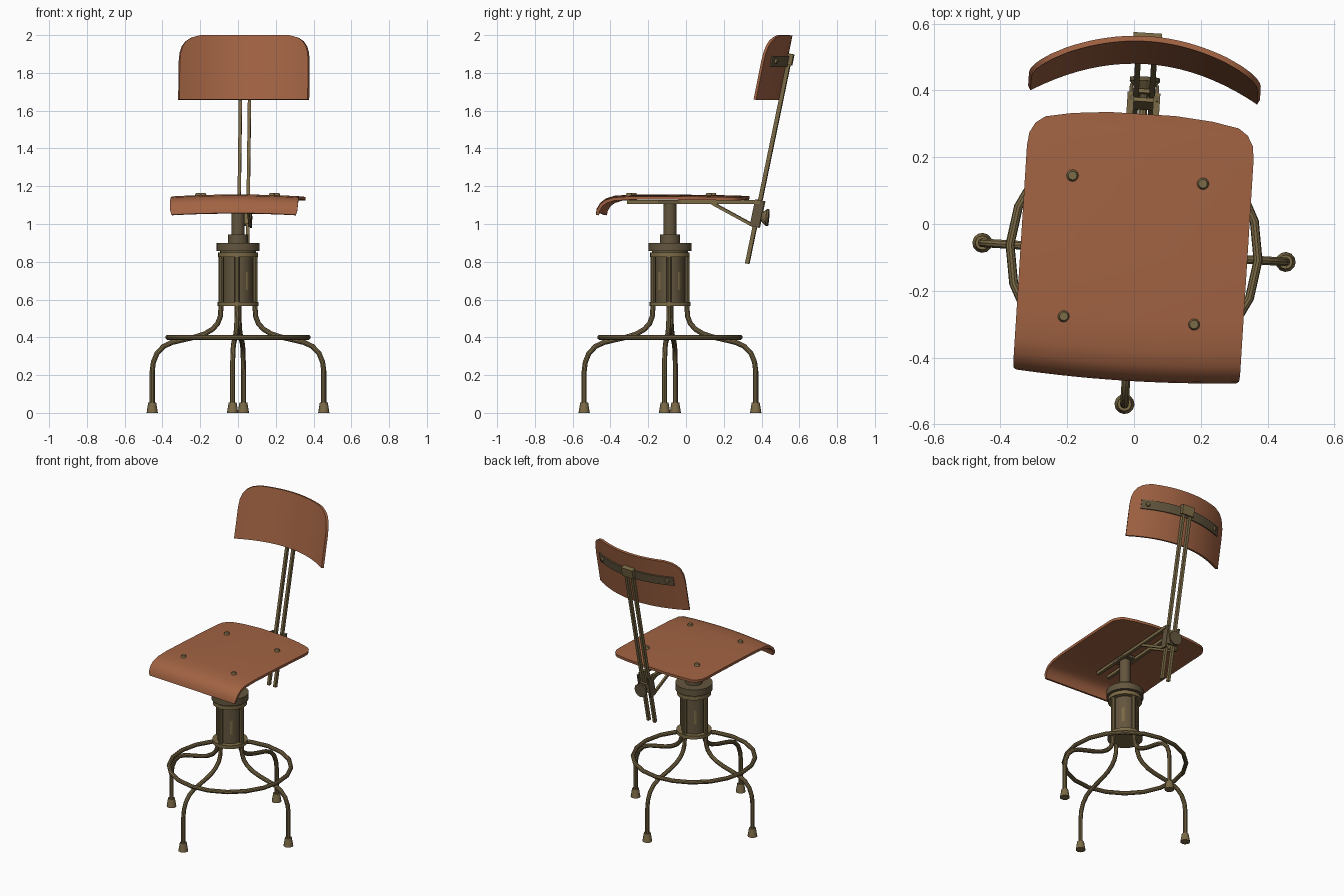
import bpy, bmesh, math
from mathutils import Matrix, Vector

if "Cube" in bpy.data.objects:
    bpy.data.objects.remove(bpy.data.objects["Cube"])

# The whole chair is turned slightly about its column axis
PLACE = Matrix.Translation((0, -0.085, 0)) @ Matrix.Rotation(math.radians(-3.6), 4, 'Z')


def material(name, rgb):
    m = bpy.data.materials.new(name)
    m.diffuse_color = (*rgb, 1)
    m.use_nodes = True
    m.node_tree.nodes["Principled BSDF"].inputs["Base Color"].default_value = m.diffuse_color
    return m


WOOD = material("red_brown_wood", (0.36, 0.125, 0.056))
BRASS = material("aged_brass", (0.20, 0.145, 0.062))
DARK = material("dark_bronze", (0.125, 0.092, 0.048))


def finish(bm, name, mat):
    bmesh.ops.recalc_face_normals(bm, faces=bm.faces)
    for f in bm.faces:
        f.smooth = True
    for e in bm.edges:
        e.smooth = len(e.link_faces) == 2 and e.calc_face_angle() < math.radians(35)
    bm.transform(PLACE)
    me = bpy.data.meshes.new(name)
    bm.to_mesh(me)
    bm.free()
    me.materials.append(mat)
    ob = bpy.data.objects.new(name, me)
    bpy.context.collection.objects.link(ob)


def cone(name, mat, a, b, r1, r2=None, n=16):
    """Cylinder or cone from point a to point b."""
    a, b = Vector(a), Vector(b)
    d = b - a
    m = Matrix.Translation((a + b) / 2) @ d.to_track_quat('Z', 'Y').to_matrix().to_4x4()
    bm = bmesh.new()
    bmesh.ops.create_cone(bm, cap_ends=True, segments=n, radius1=r1,
                          radius2=r1 if r2 is None else r2, depth=d.length, matrix=m)
    finish(bm, name, mat)


def bar(name, mat, a, b, wx, wt):
    """Rectangular bar from a to b, lying in a plane of constant x."""
    a, b = Vector(a), Vector(b)
    d = (b - a).normalized()
    x = Vector((1, 0, 0))
    rot = Matrix((x, d.cross(x), d)).transposed().to_4x4()
    bm = bmesh.new()
    bmesh.ops.create_cube(bm, size=1, matrix=Matrix.Translation((a + b) / 2) @ rot
                          @ Matrix.Diagonal((wx, wt, (b - a).length, 1)))
    finish(bm, name, mat)


def tube(name, mat, pts, r, ref, closed=False, n=10):
    """Round tube along a flat path; ref is the normal of the path's plane."""
    pts, ref = [Vector(p) for p in pts], Vector(ref)
    bm, rings, k = bmesh.new(), [], len(pts)
    for i, p in enumerate(pts):
        nxt = pts[(i + 1) % k] if closed else pts[min(i + 1, k - 1)]
        prv = pts[i - 1] if closed else pts[max(i - 1, 0)]
        side = (nxt - prv).normalized().cross(ref)
        rings.append([bm.verts.new(p + r * (side * math.cos(t) + ref * math.sin(t)))
                      for t in (math.tau * j / n for j in range(n))])
    for i in range(k if closed else k - 1):
        A, B = rings[i], rings[(i + 1) % k]
        for j in range(n):
            bm.faces.new((A[j], A[(j + 1) % n], B[(j + 1) % n], B[j]))
    if not closed:
        bm.faces.new(rings[0])
        bm.faces.new(rings[-1])
    finish(bm, name, mat)


def sheet(name, mat, rows, point, thick, nx=20):
    """Bent panel: point(u, row) for u in -1..1, thickened behind its face."""
    bm = bmesh.new()
    g = [[bm.verts.new(point(2 * j / nx - 1, row)) for j in range(nx + 1)] for row in rows]
    for i in range(len(rows) - 1):
        for j in range(nx):
            bm.faces.new((g[i][j], g[i][j + 1], g[i + 1][j + 1], g[i + 1][j]))
    bm.normal_update()
    front, faces = list(bm.verts), list(bm.faces)
    rim = [tuple(e.verts) for e in bm.edges if e.is_boundary]
    back = {v: bm.verts.new(v.co - v.normal * thick) for v in front}
    for f in faces:
        bm.faces.new([back[v] for v in reversed(f.verts)])
    for a, b in rim:
        bm.faces.new((a, b, back[b], back[a]))
    finish(bm, name, mat)


# Seat: waterfall front edge, rounded rear corners, slight crown
seat_rows = [(-.385, 1.058, .33), (-.38, 1.085, .338), (-.362, 1.115, .34), (-.335, 1.136, .34),
             (-.29, 1.15, .34), (-.2, 1.156, .34), (0, 1.156, .34), (.2, 1.154, .34),
             (.3, 1.152, .34), (.34, 1.151, .335), (.37, 1.15, .318), (.39, 1.149, .29),
             (.405, 1.149, .21), (.415, 1.149, .1)]


def seat_point(u, row):
    y, z, w = row
    x = u * w
    return (x, y + (.013 * u * u if y < -.1 else 0), z - .01 * (x / .34) ** 2)


sheet("seat", WOOD, seat_rows, seat_point, .017)
for x in (-.198, .193):
    for y in (-.204, .218):
        cone("seat_screw", BRASS, (x, y, 1.145), (x, y, 1.163), .02, .013, 12)


# Backrest: curved panel leaning back, rounded top corners
def back_point(u, row, off=0):
    z, w = row
    x = u * w
    return (x, .565 + .2 * (z - 1.66) - .1 * (x / .34) ** 2 + off, z)


sheet("backrest", WOOD, [(1.66, .34), (1.76, .34), (1.86, .34), (1.91, .336), (1.945, .325),
                         (1.97, .307), (1.988, .28), (2.0, .235)], back_point, .016)
# Curved strap behind the backrest, with end screws
sheet("backrest_strap", DARK, [(1.833, .285), (1.89, .285)],
      lambda u, r: back_point(u, r, .0165), .009)
for s in (-1, 1):
    p = Vector(back_point(s, (1.862, .25), .022))
    d = Vector((s * .38, .9, -.15)).normalized()
    cone("strap_screw", BRASS, p, p + d * .014, .016, .011, 12)


# Twin back posts and their clamps
def post(z, x=0, off=0):
    return (x, .41 + .207 * (z - .79) + off, z)


for s in (-1, 1):
    bar("back_post", BRASS, post(.79, s * .024), post(1.895, s * .024), .017, .021)
    bar("clamp_side", DARK, post(.985, s * .039), post(1.125, s * .039), .01, .05)
    bar("seat_rail", BRASS, (s * .039, -.225, 1.117), (s * .039, .48, 1.117), .02, .02)
    bar("seat_brace", BRASS, (s * .036, .225, 1.11), (s * .036, .445, .99), .014, .016)
bar("post_top_clip", BRASS, post(1.842, 0, .003), post(1.9, 0, .003), .085, .032)
bar("clamp_plate", BRASS, post(1.0, 0, -.02), post(1.12, 0, -.02), .085, .012)
bar("clamp_back_plate", BRASS, post(1.01, 0, .017), post(1.07, 0, .017), .085, .012)

# Clamp knob
cone("knob_stem", DARK, (0, .44, 1.04), (0, .5, 1.035), .014, n=10)
cone("knob_hub", BRASS, (0, .485, 1.036), (0, .512, 1.034), .022, .045, 12)
cone("knob_rim", DARK, (0, .512, 1.034), (0, .524, 1.033), .045, n=12)

# Column: body, flanges, cap, collar and screw shaft
for name, mat, z0, z1, r in (("column_body", DARK, .575, .84, .077),
                             ("bottom_flange", BRASS, .565, .587, .108),
                             ("upper_flange", BRASS, .825, .85, .105),
                             ("cap_gap", DARK, .85, .857, .095),
                             ("column_cap", DARK, .857, .9, .114),
                             ("collar", DARK, .9, .945, .053),
                             ("seat_shaft", DARK, .945, 1.125, .034)):
    cone(name, mat, (0, 0, z0), (0, 0, z1), r, n=24)
bar("shaft_top_plate", DARK, (0, -.06, 1.12), (0, .06, 1.12), .1, .016)
# Pale worn panels on the column
for deg in (-45, 45, 135):
    c, s = math.cos(math.radians(deg)), math.sin(math.radians(deg))
    cone("column_panel", BRASS, (c * .058, s * .058, .65), (c * .058, s * .058, .745), .021, n=12)

# Legs with feet, running up beside the column
leg_path = [(.09, .84), (.09, .56), (.094, .51), (.108, .473), (.135, .443), (.175, .419),
            (.23, .401), (.30, .385), (.35, .373), (.395, .352), (.43, .315), (.449, .268),
            (.455, .22), (.455, .04)]
for i, side in enumerate(("right", "back", "left", "front")):
    c, s = [(1, 0), (0, 1), (-1, 0), (0, -1)][i]
    tube(side + "_leg", BRASS, [(c * r, s * r, z) for r, z in leg_path], .0135, (-s, c, 0))
    cone(side + "_foot", BRASS, (c * .455, s * .455, 0), (c * .455, s * .455, .055), .03, .021, 12)

# Foot ring
tube("foot_ring", BRASS, [(.372 * math.cos(math.tau * i / 20), .372 * math.sin(math.tau * i / 20), .4)
                          for i in range(20)], .0135, (0, 0, 1), closed=True)
